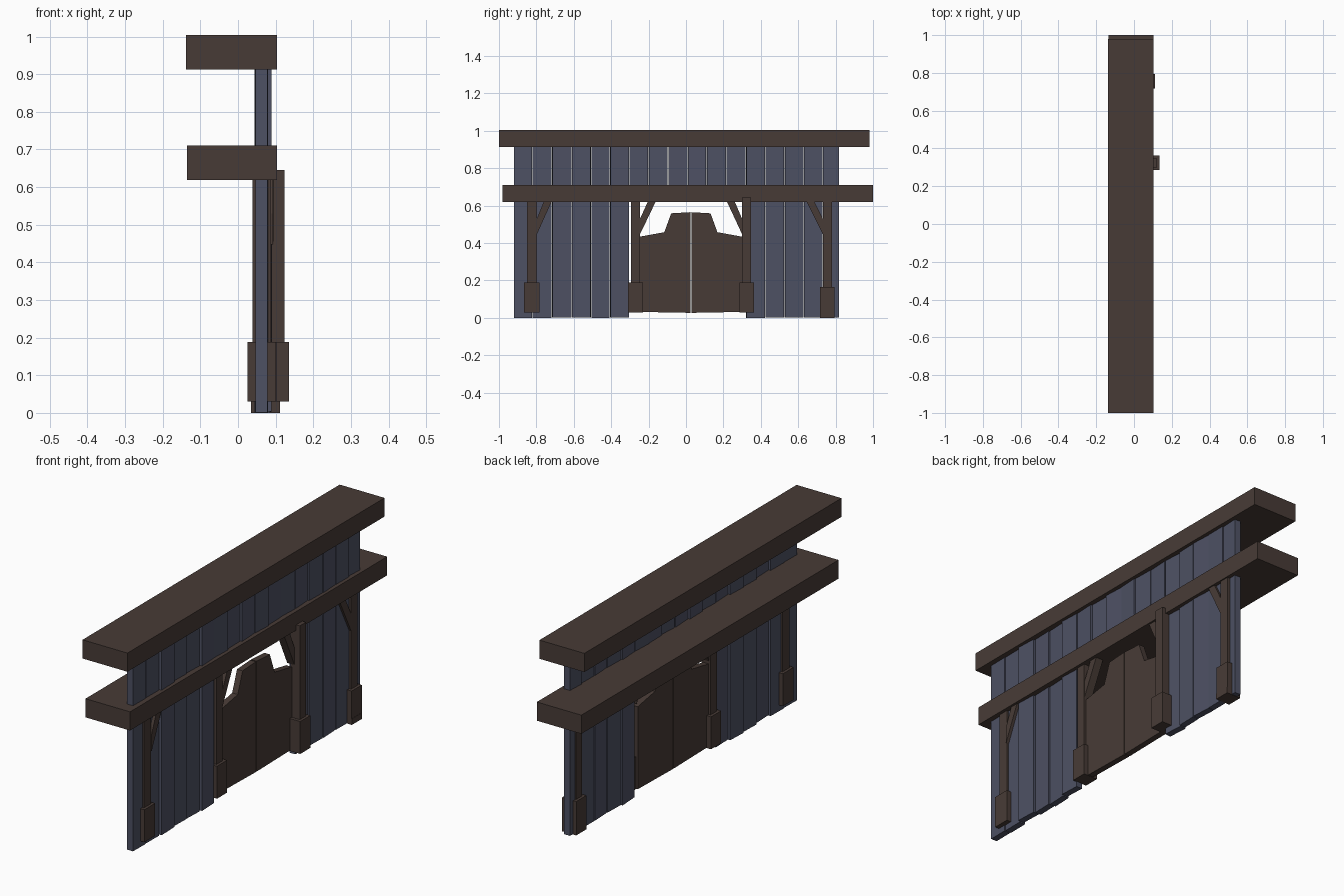
import bpy, math, random
from mathutils import Matrix, Vector

if "Cube" in bpy.data.objects:
    bpy.data.objects.remove(bpy.data.objects["Cube"])

random.seed(4)


def material(name, rgb):
    m = bpy.data.materials.new(name)
    m.diffuse_color = (*rgb, 1)
    m.use_nodes = True
    m.node_tree.nodes["Principled BSDF"].inputs["Base Color"].default_value = m.diffuse_color
    return m


BROWN = material("dark_brown_wood", (0.064, 0.044, 0.037))
BLUE = material("slate_blue_wood", (0.075, 0.082, 0.126))


def prism(name, profile, x0, x1, mat):
    """Extrude a (y, z) outline along x."""
    n = len(profile)
    area = sum(profile[i][0] * profile[(i + 1) % n][1] - profile[(i + 1) % n][0] * profile[i][1]
               for i in range(n))
    if area < 0:
        profile = profile[::-1]
    verts = [(x, y, z) for x in (x0, x1) for y, z in profile]
    faces = [tuple(range(n))[::-1], tuple(range(n, 2 * n))]
    faces += [(i, (i + 1) % n, n + (i + 1) % n, n + i) for i in range(n)]
    mesh = bpy.data.meshes.new(name)
    mesh.from_pydata(verts, [], faces)
    mesh.materials.append(mat)
    ob = bpy.data.objects.new(name, mesh)
    bpy.context.collection.objects.link(ob)
    return ob


def box(name, x0, x1, y0, y1, z0, z1, mat):
    return prism(name, [(y0, z0), (y1, z0), (y1, z1), (y0, z1)], x0, x1, mat)


# Long roof beams
box("top_beam", -0.138, 0.104, -1.0, 0.98, 0.913, 1.004, BROWN)
box("lower_beam", -0.136, 0.104, -0.98, 1.0, 0.619, 0.71, BROWN)

# Wall planks, short ones above the doorway, each turned a little about z
edges = [-0.922, -0.822, -0.717, -0.61, -0.507, -0.407, -0.304, -0.2, -0.096,
         0.01, 0.11, 0.215, 0.32, 0.424, 0.527, 0.63, 0.732, 0.82]
for i, (a, b) in enumerate(zip(edges, edges[1:])):
    over_door = 6 <= i <= 11
    x = 0.066 + random.uniform(-0.006, 0.006)
    plank = box("wall_plank", x - 0.016, x + 0.016, a + 0.002, b - 0.002,
                0.64 if over_door else random.uniform(0, 0.004), 0.93, BLUE)
    c = Vector((x, (a + b) / 2, 0))
    turn = Matrix.Rotation(math.radians(random.uniform(-4, 4)), 4, 'Z')
    plank.data.transform(Matrix.Translation(c) @ turn @ Matrix.Translation(-c))

# Posts with blocky feet: y0, y1, foot centre x, foot z0, foot z1, top
posts = [(-0.85, -0.797, 0.063, 0.03, 0.188, 0.64),
         (-0.294, -0.246, 0.065, 0.03, 0.188, 0.64),
         (0.300, 0.348, 0.098, 0.03, 0.188, 0.645),
         (0.732, 0.78, 0.073, 0.005, 0.165, 0.64)]
for y0, y1, x, z0, z1, top in posts:
    box("post", x - 0.025, x + 0.025, y0, y1, z0, top, BROWN)
    box("post_foot", x - 0.038, x + 0.038, y0 - 0.015, y1 + 0.015, z0, z1, BROWN)

# Diagonal braces: post face y, direction, reach, x centre
for y, s, r, x in [(-0.797, 1, 0.082, 0.073), (-0.246, 1, 0.088, 0.068),
                   (0.300, -1, 0.085, 0.075), (0.732, -1, 0.092, 0.078)]:
    prism("brace", [(y, 0.447), (y, 0.53), (y + s * (r - 0.042), 0.63), (y + s * r, 0.63)],
          x - 0.02, x + 0.02, BROWN)

# Pair of swinging doors, mirrored about the middle of the opening
mid = 0.026
for s in (-1, 1):
    half = [(0.003, 0.027), (0.274, 0.032), (0.274, 0.434), (0.142, 0.458),
            (0.105, 0.559), (0.003, 0.565)]
    prism("swing_door", [(mid + s * y, z) for y, z in half], 0.05, 0.08, BROWN)
# Posts' buried ends reach the ground below the left and right feet
box("post_tip", 0.035, 0.112, 0.717, 0.795, 0.0, 0.03, BROWN)
